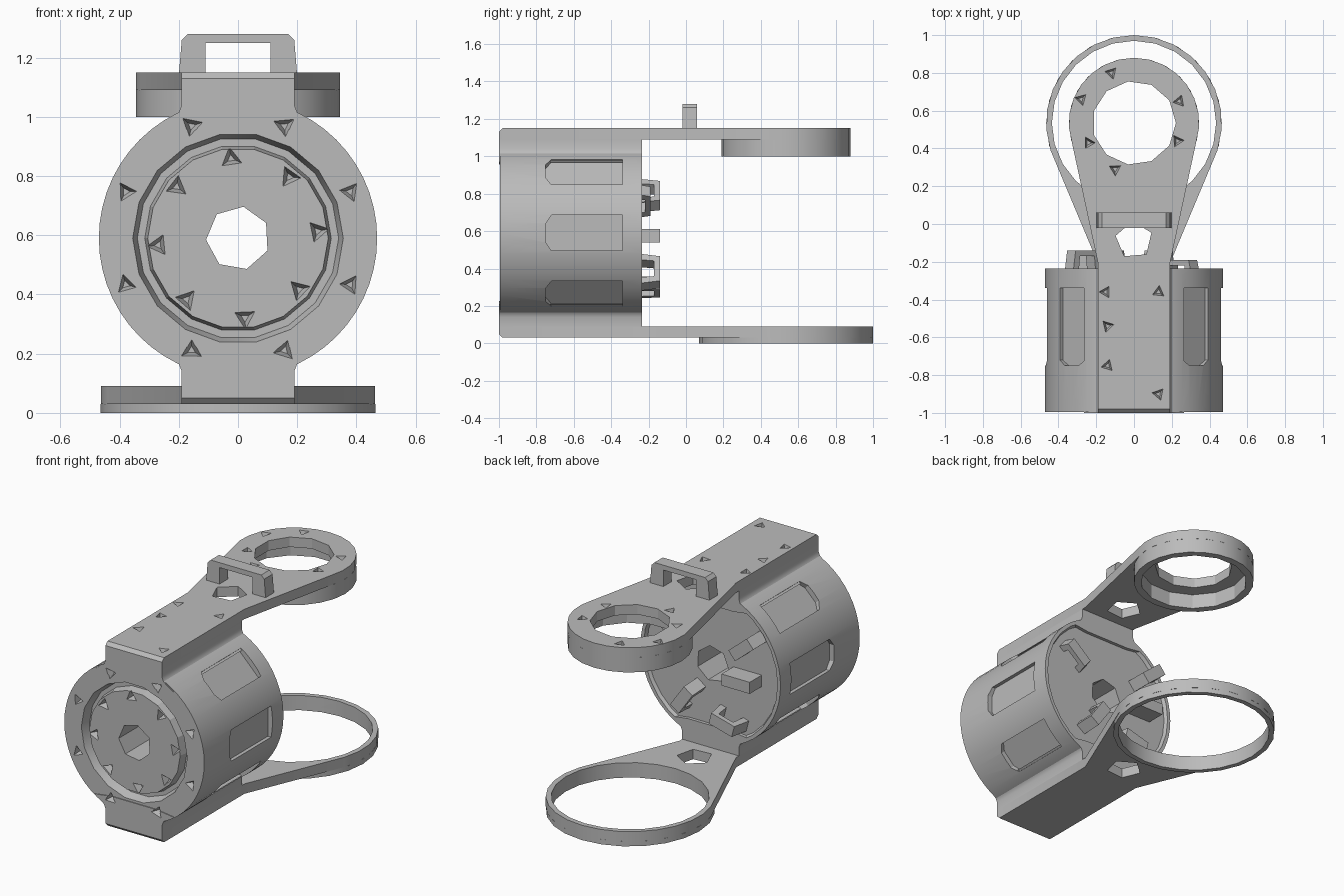
import bpy, bmesh
from math import sin, cos, pi, radians
from mathutils import Matrix

cube = bpy.data.objects.get("Cube")
if cube:
    bpy.data.objects.remove(cube, do_unlink=True)

grey = bpy.data.materials.new("plain grey")
grey.use_nodes = True
colour = (0.5, 0.5, 0.5, 1)
grey.diffuse_color = colour
grey.node_tree.nodes["Principled BSDF"].inputs["Base Color"].default_value = colour

AXIS = 0.59      # height of the drum axis
RING_Y = 0.535   # centre of both end rings


def polygon(n, r, cx=0, cy=0, turn=0):
    return [(cx + r * cos(turn + 2 * pi * i / n), cy + r * sin(turn + 2 * pi * i / n))
            for i in range(n)]


def flat(pts, z):
    return [(x, y, z) for x, y in pts]


def upright(pts, y):
    return [(x, y, z + AXIS) for x, z in pts]


def loft(name, rings):
    """Closed solid through a series of equal-sized rings."""
    bm = bmesh.new()
    loops = [[bm.verts.new(p) for p in ring] for ring in rings]
    for a, b in zip(loops, loops[1:]):
        for i in range(len(a)):
            j = (i + 1) % len(a)
            bm.faces.new((a[i], a[j], b[j], b[i]))
    bm.faces.new(loops[0])
    bm.faces.new(loops[-1])
    bmesh.ops.recalc_face_normals(bm, faces=bm.faces)
    mesh = bpy.data.meshes.new(name)
    bm.to_mesh(mesh)
    bm.free()
    mesh.materials.append(grey)
    obj = bpy.data.objects.new(name, mesh)
    bpy.context.collection.objects.link(obj)
    return obj


def carve(obj, cutters):
    """Cut every cutter out of the object and keep the plain mesh."""
    for cutter in cutters:
        mod = obj.modifiers.new("cut", 'BOOLEAN')
        mod.operation = 'DIFFERENCE'
        mod.solver = 'EXACT'
        mod.object = cutter
    bpy.context.view_layer.update()
    result = bpy.data.meshes.new_from_object(
        obj.evaluated_get(bpy.context.evaluated_depsgraph_get()))
    obj.modifiers.clear()
    obj.data = result


def smooth(obj, angle=25):
    obj.data.shade_smooth()
    obj.data.set_sharp_from_angle(angle=radians(angle))


def discard(cutters):
    for c in cutters:
        bpy.data.objects.remove(c, do_unlink=True)


def drum_section(name, n, stations):
    return loft(name, [upright(polygon(n, r), y) for r, y in stations])


def front_pit(r, angle, y):
    cx, cz = r * cos(angle), r * sin(angle)
    return loft("pit_cutter", [upright(polygon(3, size, cx, cz, angle * 2.3), y + d)
                               for size, d in ((0.045, -0.01), (0.015, 0.04))])


def top_pit(x, y, z):
    return loft("pit_cutter", [flat(polygon(3, s, x, y, 9 * x + 5 * y), z + d)
                               for s, d in ((0.04, 0.01), (0.016, -0.04))])


# Drum with dished ends, a bore and six side pockets
drum = drum_section("drum", 56, ((0.47, -0.995), (0.47, -0.235)))
front_dish = drum_section("front_dish", 18, ((0.36, -1.01), (0.34, -0.94)))
back_dish = drum_section("back_dish", 28, ((0.455, -0.225), (0.44, -0.255)))
bore = loft("bore", [upright(polygon(7, 0.108, turn=0.5), y) for y in (-1.1, 0)])
pockets = []
for side in (0, 180):
    for tilt in (-45, 0, 45):
        shape = [(-0.75, -0.05), (-0.72, -0.095), (-0.34, -0.095),
                 (-0.34, 0.095), (-0.72, 0.095), (-0.75, 0.05)]
        pocket = loft("pocket", [[(r, y, t) for y, t in shape] for r in (0.438, 0.6)])
        pocket.data.transform(Matrix.Translation((0, 0, AXIS))
                              @ Matrix.Rotation(radians(side + tilt), 4, 'Y'))
        pockets.append(pocket)
rim_pits = [front_pit(0.41, radians(22.5 + 45 * i), -1) for i in range(8)]
carve(drum, [front_dish, back_dish, bore] + pockets + rim_pits)
smooth(drum)

# Front plate sitting inside the rim, leaving a narrow groove
plate = drum_section("front_plate", 18, ((0.315, -0.94), (0.305, -0.99)))
plate_pits = [front_pit(0.27, radians(45 * i + 5), -0.99) for i in range(8)]
carve(plate, [bore] + plate_pits)

# Saddles that flare from the drum up and down to the arms
half = [(0.19, 0.5), (0.19, 0.45), (0.2, 0.425), (0.225, 0.405), (0.265, 0.38), (0.15, 0.365)]
profile = half + [(-x, z) for x, z in reversed(half)]
for name, s in (("upper_saddle", 1), ("lower_saddle", -1)):
    pts = [(x, z * s) for x, z in profile]
    saddle = loft(name, [upright(pts, -1), upright(pts, -0.235)])
    carve(saddle, rim_pits)
    smooth(saddle, 40)
discard([front_dish, back_dish, bore] + pockets + rim_pits + plate_pits)


# Arms: straight strap, taper, round end
def arm_outline(r, front):
    arc = [radians(-18 + 216 * i / 16) for i in range(17)]
    return ([(-0.19, front), (0.19, front), (0.19, -0.21)]
            + [(r * cos(a), RING_Y + r * sin(a)) for a in arc] + [(-0.19, -0.21)])


def make_arm(name, r, inner, outer, sign):
    return loft(name, [flat(arm_outline(r, f), z) for f, z in
                       ((-1, inner), (-1, outer - 0.02 * sign), (-0.98, outer))])


def disc(name, r, lo, hi, n=24):
    return loft(name, [flat(polygon(n, r, 0, RING_Y), z) for z in (lo, hi)])


slot = loft("slot", [flat(polygon(5, 0.1, 0, -0.085, 0.4), z) for z in (-0.2, 1.4)])

# Upper arm with a stepped ring
upper = make_arm("upper_arm", 0.345, 1.09, 1.15, 1)
eye = disc("eye", 0.222, 0.9, 1.3, 11)
spots = [(-0.12, 0.8), (-0.28, 0.66), (0.24, 0.65), (-0.24, 0.43), (0.23, 0.44), (-0.1, 0.29),
         (-0.15, -0.36), (0.13, -0.36), (-0.14, -0.54), (-0.14, -0.75), (0.13, -0.9)]
pits = [top_pit(x, y, 1.15) for x, y in spots]
carve(upper, [eye, slot] + pits)
collar = disc("upper_ring", 0.345, 1.0, 1.09)
socket = disc("socket", 0.305, 0.9, 1.2, 14)
carve(collar, [socket])

# Lower arm with a thin wide ring
lower = make_arm("lower_arm", 0.465, 0.09, 0.03, -1)
hoop_hole = disc("hoop_hole", 0.435, -0.2, 0.3)
carve(lower, [hoop_hole, slot])
hoop = disc("lower_ring", 0.465, 0, 0.03)
carve(hoop, [hoop_hole])
discard([eye, slot, socket, hoop_hole] + pits)
for part in (upper, collar, lower, hoop):
    smooth(part)

# Carry loop on the upper arm
arch = [(-0.2, 1.14), (-0.19, 1.26), (-0.17, 1.28), (0.17, 1.28), (0.19, 1.26), (0.2, 1.14),
        (0.11, 1.14), (0.11, 1.25), (-0.11, 1.25), (-0.11, 1.14)]
loft("carry_loop", [[(x, y, z) for x, z in arch] for y in (-0.02, 0.06)])


# Small clips standing on the back of the drum
def make_clip(name, x, z, turn, reach):
    base = -0.27
    shape = [(-0.1, base), (-0.08, reach), (0.08, reach), (0.1, base),
             (0.06, base), (0.05, reach - 0.03), (-0.05, reach - 0.03), (-0.06, base)]
    clip = loft(name, [[(u, y, w) for u, y in shape] for w in (-0.035, 0.035)])
    clip.data.transform(Matrix.Translation((x, 0, z)) @ Matrix.Rotation(radians(turn), 4, 'Y'))


make_clip("upper_right_clip", -0.27, 0.79, 40, -0.14)
make_clip("upper_left_clip", 0.25, 0.76, -40, -0.19)
make_clip("lower_left_clip", 0.13, 0.38, 55, -0.14)
make_clip("lower_right_clip", -0.14, 0.3, -15, -0.14)
bar = [(-0.33, -0.05), (-0.14, -0.05), (-0.14, 0.02), (-0.33, 0.02)]
loft("back_bar", [upright(bar, y) for y in (-0.27, -0.14)])
